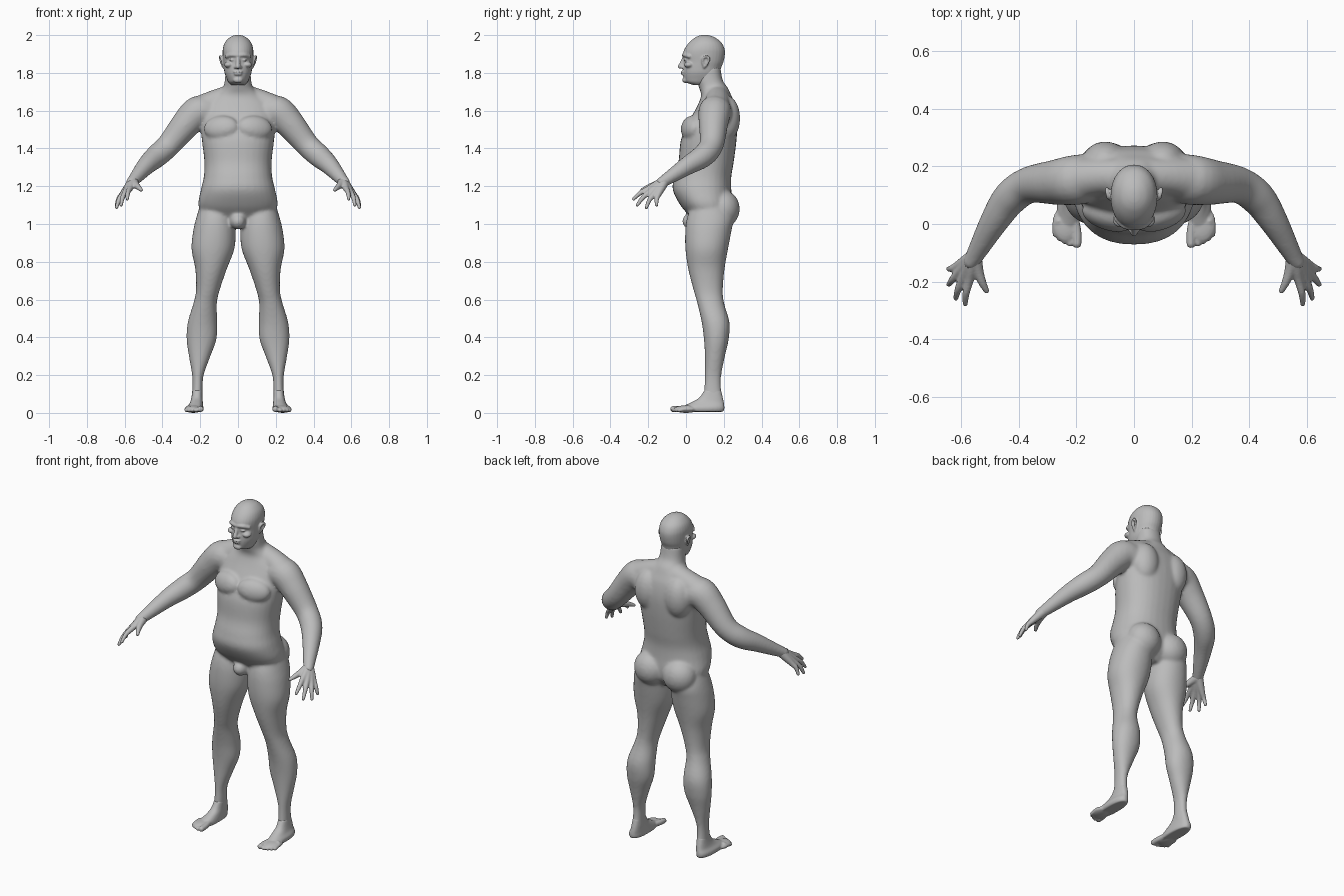
import bpy, bmesh, math
from mathutils import Vector, Matrix

skin = bpy.data.materials.new("plain grey")
skin.diffuse_color = (0.5, 0.5, 0.5, 1)


def spline(rows, n=5):
    """Smoothly interpolate rows of numbers (Catmull-Rom)."""
    rows = [Vector(r) for r in rows]
    out = []
    for i in range(len(rows) - 1):
        a, b = rows[max(i - 1, 0)], rows[i]
        c, d = rows[i + 1], rows[min(i + 2, len(rows) - 1)]
        for k in range(n):
            t = k / n
            out.append(0.5 * (2 * b + (c - a) * t + (2 * a - 5 * b + 4 * c - d) * t * t
                              + (3 * b - a - 3 * c + d) * t ** 3))
    return out + [rows[-1]]


def skin_rings(bm, rings):
    vs = [[bm.verts.new(p) for p in r] for r in rings]
    n = len(vs[0])
    for a, b in zip(vs, vs[1:]):
        for i in range(n):
            bm.faces.new((a[i], a[(i + 1) % n], b[(i + 1) % n], b[i]))
    bm.faces.new(vs[0][::-1])
    bm.faces.new(vs[-1])


def stack(bm, rows, power=2.0, n=32):
    """Horizontal rings: z, x low, x high, y front, y back."""
    rings = []
    for z, x0, x1, y0, y1 in spline(rows):
        ring = []
        for i in range(n):
            a = math.tau * i / n
            c, s = math.cos(a), math.sin(a)
            ex = math.copysign(abs(c) ** (2 / power), c)
            ey = math.copysign(abs(s) ** (2 / power), s)
            ring.append(((x0 + x1) / 2 + ex * (x1 - x0) / 2, (y0 + y1) / 2 + ey * (y1 - y0) / 2, z))
        rings.append(ring)
    skin_rings(bm, rings)


def blob(bm, c, r, rot=(0, 0, 0)):
    m = Matrix.Translation(c)
    for ang, ax in zip(rot, "XYZ"):
        m = m @ Matrix.Rotation(ang, 4, ax)
    m = m @ Matrix.Diagonal((*r, 1))
    bmesh.ops.create_icosphere(bm, subdivisions=3, radius=1, matrix=m)


def tube(bm, rows, n=20):
    """Round limb along x, y, z, radius with round ends."""
    pts = spline(rows)
    rings = []
    for i, p in enumerate(pts):
        t = (pts[min(i + 1, len(pts) - 1)] - pts[max(i - 1, 0)]).to_3d().normalized()
        u = t.cross(Vector((0.3, 1, 0.2))).normalized()
        v = t.cross(u)
        rings.append([p.to_3d() + p[3] * (u * math.cos(math.tau * k / n) + v * math.sin(math.tau * k / n))
                      for k in range(n)])
    skin_rings(bm, rings)
    for r in (rows[0], rows[-1]):
        blob(bm, r[:3], (r[3],) * 3)


def finish(bm, name, voxel, smooth):
    """Mirror the half, fuse its pieces and soften the joins."""
    me = bpy.data.meshes.new(name)
    bm.to_mesh(me)
    bm.free()
    ob = bpy.data.objects.new(name, me)
    bpy.context.collection.objects.link(ob)
    me.materials.append(skin)
    m = ob.modifiers.new("mirror", "MIRROR")
    m.use_mirror_merge = False
    r = ob.modifiers.new("fuse", "REMESH")
    r.mode, r.voxel_size, r.use_smooth_shade = "VOXEL", voxel, True
    s = ob.modifiers.new("soften", "SMOOTH")
    s.factor, s.iterations = 0.5, smooth


# Torso with neck
bm = bmesh.new()
torso = [(0.985, .08, .06, .19), (1.04, .18, .02, .235), (1.10, .21, -.03, .245), (1.18, .197, -.07, .24),
         (1.25, .181, -.062, .24), (1.33, .178, -.04, .253), (1.45, .192, -.026, .268), (1.55, .2, .02, .272),
         (1.63, .185, .062, .26), (1.68, .125, .08, .24), (1.72, .082, .07, .222), (1.76, .07, .058, .195),
         (1.83, .066, .06, .182)]
stack(bm, [(z, -w, w, f, b) for z, w, f, b in torso], 2.25)
blob(bm, (.09, .025, 1.51), (.095, .045, .065), (-.3, 0, .3))      # chest
blob(bm, (.1, .215, 1.56), (.08, .072, .12), (0, 0, 0))           # shoulder blade
blob(bm, (.095, .195, 1.08), (.1, .09, .1))                        # buttock
blob(bm, (0, .03, 1.015), (.042, .05, .045))                       # groin mound
tube(bm, [(.03, .165, 1.675, .065), (.12, .165, 1.645, .066), (.2, .155, 1.6, .08)])  # shoulder slope

# Arm
tube(bm, [(.15, .16, 1.585, .085), (.21, .152, 1.592, .087), (.275, .145, 1.53, .078), (.365, .135, 1.42, .064),
          (.43, .09, 1.36, .061), (.485, .01, 1.31, .05), (.55, -.105, 1.235, .033), (.565, -.13, 1.22, .029)])

# Leg
stack(bm, [(1.1, .03, .2, .03, .22), (1.03, .02, .222, .005, .25), (.96, .012, .238, -.004, .24),
           (.865, .02, .246, -.003, .222), (.76, .06, .226, .012, .204), (.65, .097, .222, .04, .195),
           (.58, .112, .236, .06, .202), (.48, .11, .266, .083, .23), (.39, .114, .272, .095, .226),
           (.3, .146, .26, .1, .206), (.2, .182, .243, .1, .187), (.13, .187, .242, .096, .186),
           (.07, .187, .246, .09, .195), (.03, .19, .244, .09, .19)], 2.1)
finish(bm, "body", .0085, 8)

# Head: skull, then face features
bm = bmesh.new()
skull = [(1.735, .035, .04, .1), (1.75, .05, .0, .14), (1.77, .06, -.012, .172), (1.80, .071, -.016, .18),
         (1.83, .075, -.015, .187), (1.86, .078, -.012, .199), (1.90, .081, -.016, .206), (1.93, .08, -.006, .203),
         (1.96, .07, .016, .188), (1.985, .048, .045, .158), (1.997, .025, .07, .13), (2.001, .008, .09, .11)]
stack(bm, [(z, -w, w, f, b) for z, w, f, b in skull], 2.1)
tube(bm, [(0, -.008, 1.885, .009), (0, -.02, 1.855, .011), (0, -.03, 1.834, .013)])   # nose
blob(bm, (.012, -.016, 1.83), (.011, .013, .009))                                      # nostril wing
tube(bm, [(.006, -.012, 1.893, .01), (.035, -.005, 1.895, .011), (.06, .018, 1.887, .01)])  # brow
blob(bm, (.032, .0, 1.868), (.015, .012, .006))                                        # eyelid
blob(bm, (.05, .015, 1.843), (.024, .026, .016))                                       # cheekbone
blob(bm, (.007, -.014, 1.806), (.019, .014, .0055))                                    # upper lip
blob(bm, (.003, -.013, 1.793), (.02, .014, .006))                                      # lower lip
blob(bm, (0, -.004, 1.762), (.026, .016, .016))                                        # chin
tube(bm, [(.078, .095, 1.832, .006), (.084, .088, 1.86, .006), (.09, .095, 1.882, .007), (.094, .115, 1.885, .007),
          (.093, .122, 1.868, .006), (.085, .11, 1.845, .006), (.078, .097, 1.83, .006)])   # ear rim
blob(bm, (.08, .105, 1.863), (.007, .014, .022))                                       # ear bowl
finish(bm, "head", .0045, 3)

# Hand: palm fans out from the wrist to each finger
bm = bmesh.new()
wrist = (.555, -.113, 1.228)
fingers = [((.572, -.195, 1.188), (.586, -.278, 1.132)), ((.594, -.188, 1.172), (.619, -.258, 1.1)),
           ((.609, -.168, 1.16), (.643, -.21, 1.087)), ((.612, -.145, 1.158), (.644, -.156, 1.1))]
for knuckle, tip in fingers:
    k, t = Vector(knuckle), Vector(tip)
    mid = (k + t) / 2 + Vector((.004, -.004, .005))
    tube(bm, [(*wrist, .027), (*((Vector(wrist) + k) / 2), .022), (*k, .016), (*mid, .0125), (*t, .009)])
tube(bm, [(.553, -.12, 1.222, .026), (.541, -.165, 1.207, .019), (.526, -.205, 1.193, .014),
          (.512, -.232, 1.18, .01)])
finish(bm, "hands", .005, 3)

# Foot: sole and instep, then toes from big to little
bm = bmesh.new()
stack(bm, [(.006, .186, .262, -.02, .198), (.02, .183, .268, -.028, .203), (.035, .184, .266, -.015, .203),
           (.055, .186, .254, .025, .2), (.08, .188, .247, .07, .195), (.12, .189, .241, .097, .185)], 2.4)
blob(bm, (.236, .0, .02), (.048, .065, .02))                                           # ball of foot
for i, (x, y, r) in enumerate([(.198, -.068, .016), (.222, -.068, .011), (.241, -.06, .0105),
                               (.259, -.05, .01), (.274, -.036, .0095)]):
    tube(bm, [(.205 + i * .014, .01, .025, .016), (x, y + .035, .022, r), (x, y, r + .004, r)])
finish(bm, "feet", .005, 3)
